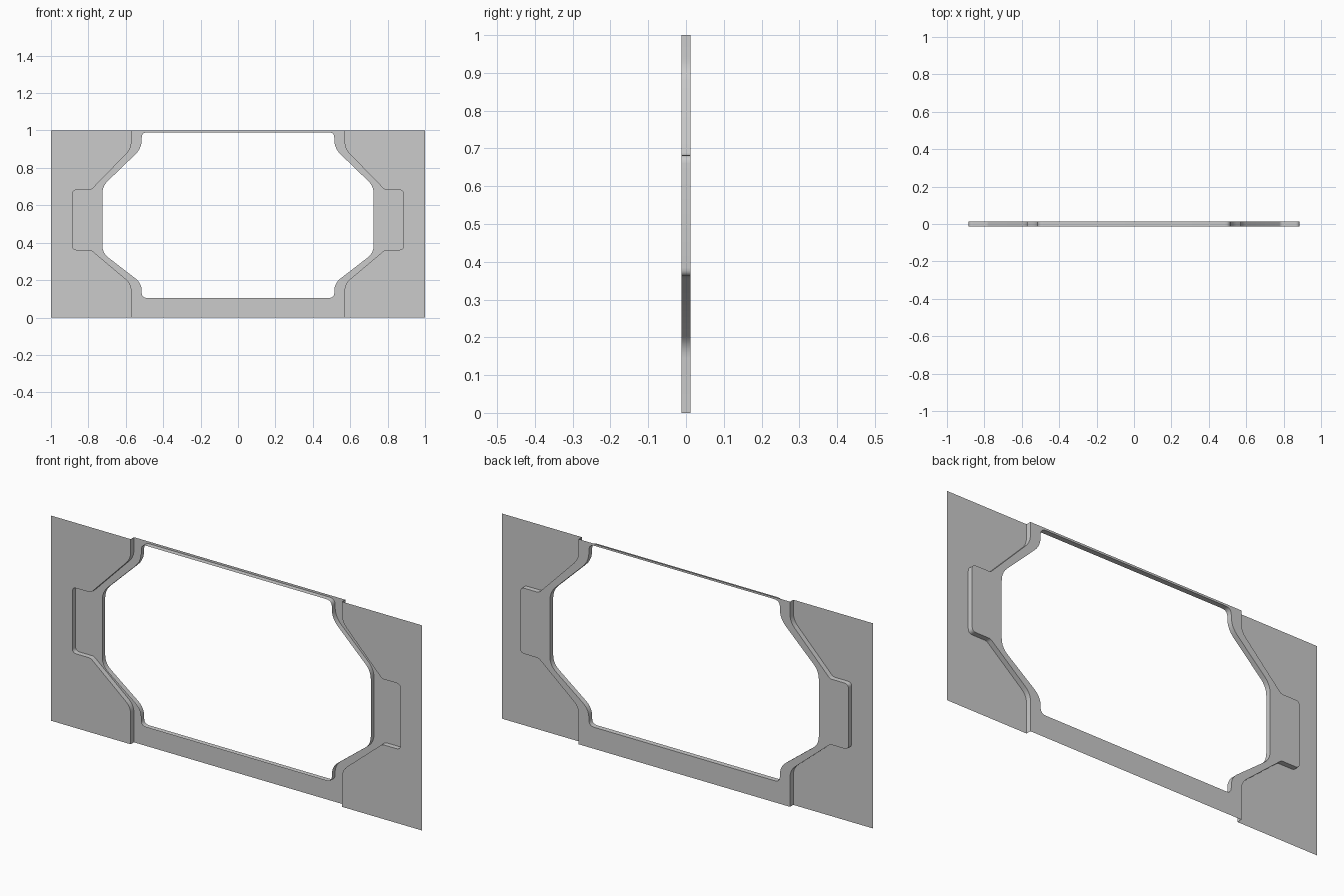
import bpy, bmesh
from mathutils import Vector

if "Cube" in bpy.data.objects:
    bpy.data.objects.remove(bpy.data.objects["Cube"])

FRONT, BACK = -0.0125, 0.0125


def rounded(points, steps=5):
    """Turn (x, z, radius) corners into a smooth open profile."""
    out = []
    for i, (x, z, r) in enumerate(points):
        p = Vector((x, z))
        if r == 0:
            out.append(p)
            continue
        a = p + (Vector(points[i - 1][:2]) - p).normalized() * r
        b = p + (Vector(points[i + 1][:2]) - p).normalized() * r
        for k in range(steps + 1):
            t = k / steps
            out.append(a * (1 - t) ** 2 + p * 2 * t * (1 - t) + b * t * t)
    return out


def finish(name, bm, smooth=False):
    mesh = bpy.data.meshes.new(name)
    bm.to_mesh(mesh)
    bm.free()
    ob = bpy.data.objects.new(name, mesh)
    bpy.context.collection.objects.link(ob)
    if smooth:
        bpy.ops.object.select_all(action='DESELECT')
        ob.select_set(True)
        bpy.context.view_layer.objects.active = ob
        bpy.ops.object.shade_smooth_by_angle(angle=0.6)
    ob.modifiers.new("mirror", 'MIRROR').use_axis[0] = True
    return ob


def flat(name, outline, y):
    bm = bmesh.new()
    face = bm.faces.new([bm.verts.new((p[0], y, p[1])) for p in outline])
    face.normal_update()
    bmesh.ops.triangulate(bm, faces=[face], ngon_method='EAR_CLIP')
    return finish(name, bm)


def wall(name, profile, y0, y1):
    bm = bmesh.new()
    a = [bm.verts.new((p[0], y0, p[1])) for p in profile]
    b = [bm.verts.new((p[0], y1, p[1])) for p in profile]
    for i in range(len(a) - 1):
        bm.faces.new((a[i], a[i + 1], b[i + 1], b[i]))
    return finish(name, bm, smooth=True)


# Right-half profiles, bottom to top
step = rounded([(0.57, 0, 0), (0.57, 0.18, 0.035), (0.786, 0.362, 0.01),
                (0.885, 0.362, 0.022), (0.885, 0.682, 0.022), (0.785, 0.682, 0.01),
                (0.57, 0.903, 0.035), (0.57, 1, 0)])
opening = rounded([(0, 0.105, 0), (0.515, 0.105, 0.028), (0.515, 0.183, 0.04),
                   (0.725, 0.345, 0.04), (0.725, 0.702, 0.04), (0.515, 0.905, 0.045),
                   (0.515, 0.99, 0.03), (0, 0.99, 0)])

# Flat side panels, recessed frame face, and the walls joining them
flat("side_panels", [(1, 0), (1, 1)] + step[::-1], FRONT)
flat("frame_face", [(0, 0)] + step + [(0, 1)] + opening[::-1], BACK)
wall("frame_step", step, FRONT, BACK)
wall("opening_rim", opening, BACK, FRONT)
